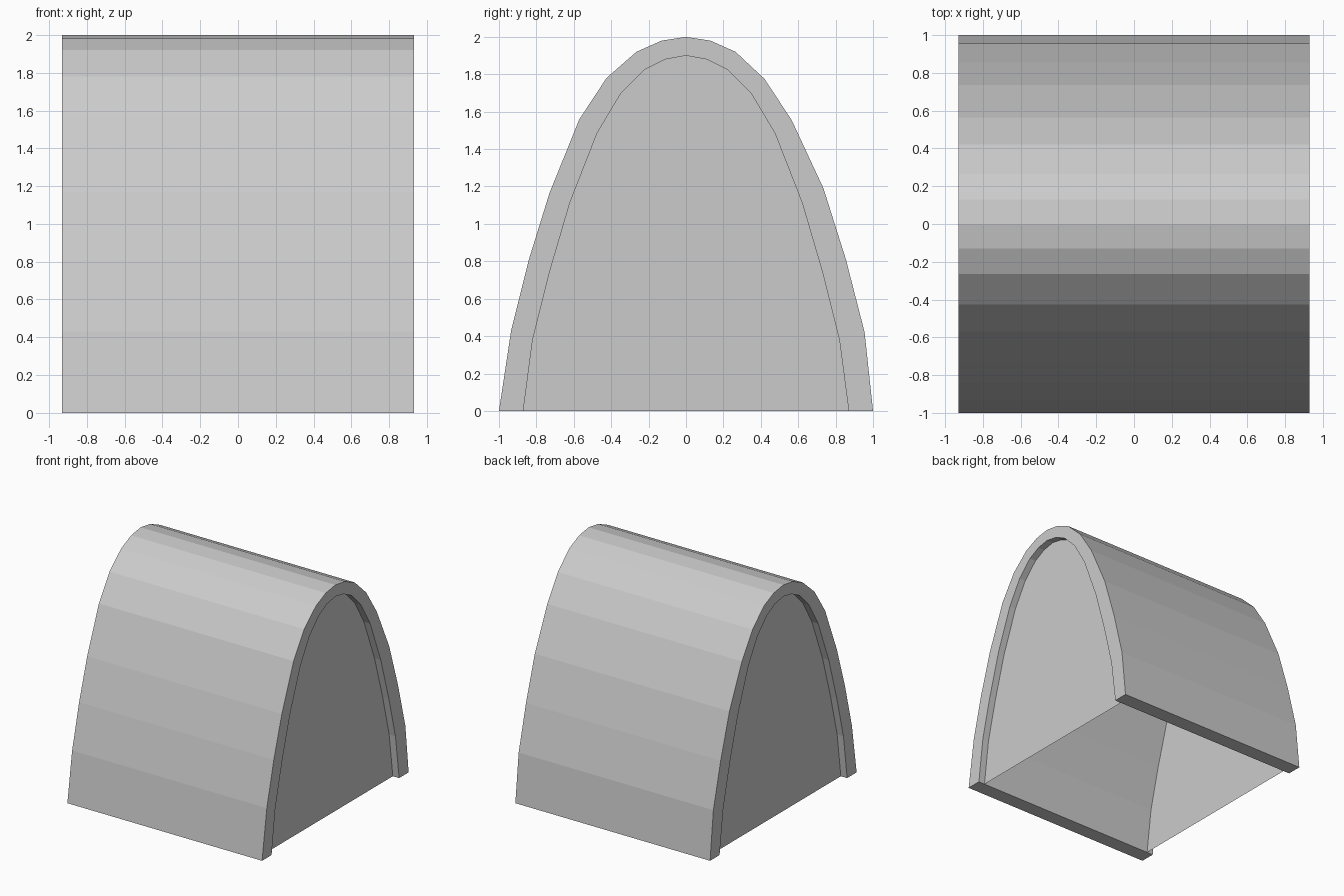
import bpy

if "Cube" in bpy.data.objects:
    bpy.data.objects.remove(bpy.data.objects["Cube"])

HALF_LEN = 0.93
PANEL_X = 0.87

# Arch profiles as (y, z), from the -y foot to the +y foot
outer = [(-1, 0), (-.935, .43), (-.84, .81), (-.73, 1.165), (-.57, 1.56),
         (-.425, 1.78), (-.265, 1.92), (-.13, 1.98), (0, 2), (.13, 1.98),
         (.265, 1.92), (.42, 1.775), (.565, 1.555), (.735, 1.19),
         (.855, .81), (.955, .42), (1, 0)]
half = [(.87, 0), (.82, .38), (.73, .74), (.62, 1.115), (.475, 1.485),
        (.35, 1.695), (.22, 1.825), (.11, 1.88)]
inner = [(-y, z) for y, z in half] + [(0, 1.9)] + half[::-1]


def make(name, verts, faces):
    mesh = bpy.data.meshes.new(name)
    mesh.from_pydata(verts, [], faces)
    mesh.update()
    obj = bpy.data.objects.new(name, mesh)
    bpy.context.collection.objects.link(obj)
    return obj


# Arched shell: the thick profile swept along x, open underneath
n = len(outer)
ring = outer + inner[::-1]
m = len(ring)
verts = [(x, y, z) for x in (-HALF_LEN, HALF_LEN) for y, z in ring]
faces = [(i, i + m, (i + 1) % m + m, (i + 1) % m) for i in range(m)]
for i in range(n - 1):
    a, b, c, d = i, i + 1, m - 2 - i, m - 1 - i
    faces += [(a, b, c, d), (d + m, c + m, b + m, a + m)]
make("arched_shell", verts, faces)

# Thin end panels set back inside the arch
for side, name in ((1, "right_end_panel"), (-1, "left_end_panel")):
    pts = [(side * PANEL_X, y, z) for y, z in inner]
    order = range(n) if side < 0 else reversed(range(n))
    make(name, pts, [tuple(order)])
